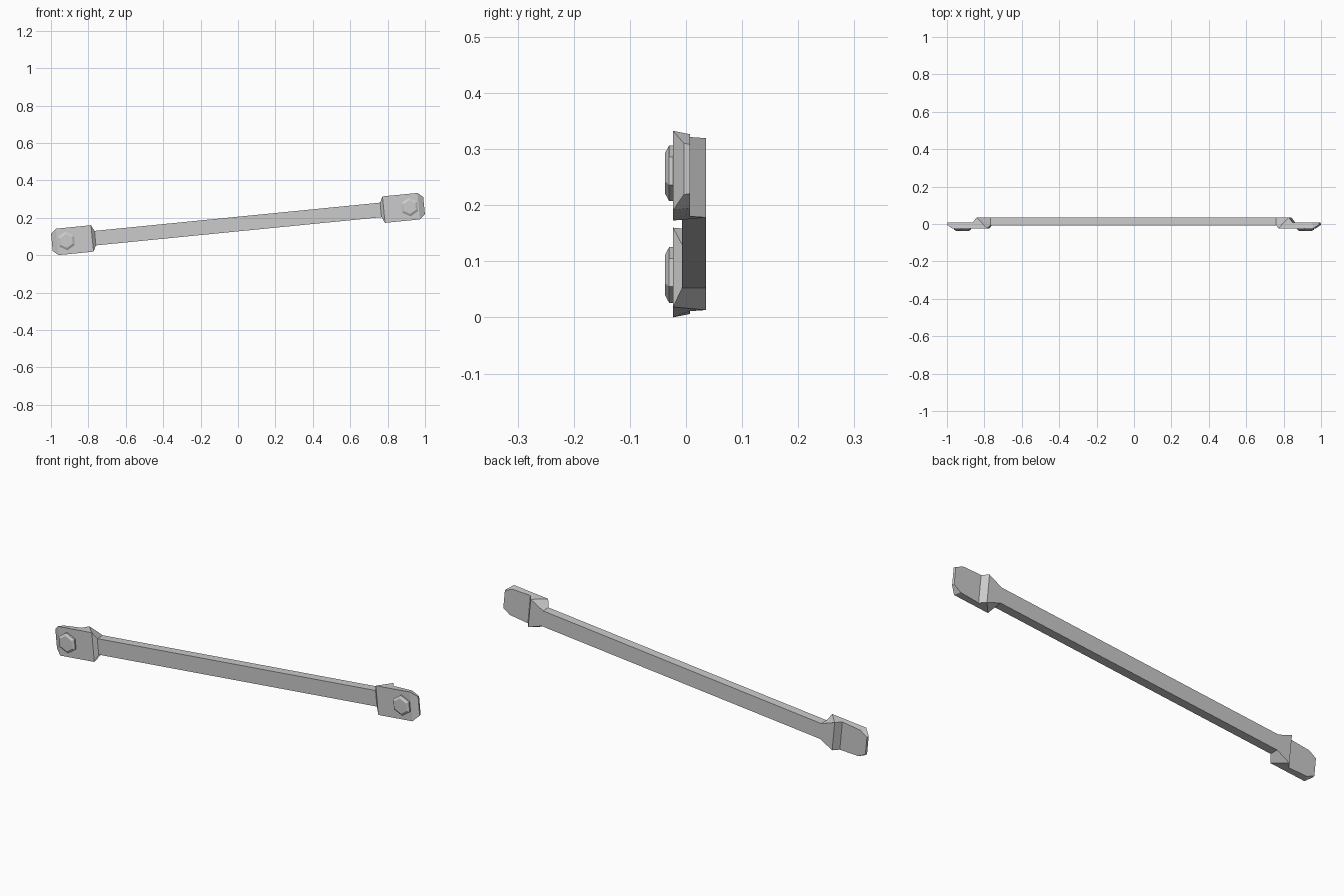
import bpy, bmesh, math

if "Cube" in bpy.data.objects:
    bpy.data.objects.remove(bpy.data.objects["Cube"])

TILT = -0.0985   # strut rises toward +x
CENTRE_Z = 0.1663


def loft(name, rings, cap_start=True):
    """Skin a list of equal-length vertex rings, cap the ends, mirror across the middle."""
    bm = bmesh.new()
    loops = [[bm.verts.new(p) for p in ring] for ring in rings]
    n = len(loops[0])
    for a, b in zip(loops, loops[1:]):
        for i in range(n):
            j = (i + 1) % n
            bm.faces.new((a[i], a[j], b[j], b[i]))
    if cap_start:
        bm.faces.new(loops[0][::-1])
    bm.faces.new(loops[-1])
    bmesh.ops.recalc_face_normals(bm, faces=bm.faces)
    # keep the outward direction right on the open-ended half
    if bm.calc_volume(signed=True) < 0:
        bmesh.ops.reverse_faces(bm, faces=bm.faces)
    mesh = bpy.data.meshes.new(name)
    bm.to_mesh(mesh)
    bm.free()
    ob = bpy.data.objects.new(name, mesh)
    bpy.context.collection.objects.link(ob)
    ob.location.z = CENTRE_Z
    ob.rotation_euler.y = TILT
    mirror = ob.modifiers.new("mirror", 'MIRROR')
    mirror.use_axis[0] = True
    return ob


def section(back, front):
    """Four-point section; back and front are (u, y, half width)."""
    (ub, yb, wb), (uf, yf, wf) = back, front
    return [(ub, yb, wb), (ub, yb, -wb), (uf, yf, -wf), (uf, yf, wf)]


# Bar with offset mounting tab, one half from the middle outward
strut = loft("strut_bar", [
    section((0.000, 0.036, 0.039), (0.000, -0.007, 0.039)),
    section((0.767, 0.036, 0.039), (0.767, -0.007, 0.039)),
    section((0.838, 0.036, 0.071), (0.783, -0.023, 0.071)),
    section((0.860, 0.007, 0.071), (0.860, -0.023, 0.071)),
    section((0.960, 0.007, 0.066), (0.971, -0.023, 0.071)),
    section((0.998, 0.007, 0.044), (1.000, -0.004, 0.046)),
], cap_start=False)


# Chamfered hexagonal bolt heads
def hexagon(y, r):
    return [(0.922 + r * math.sin(k * math.pi / 3), y, r * math.cos(k * math.pi / 3))
            for k in range(6)]


loft("bolt_heads", [hexagon(-0.015, 0.050), hexagon(-0.030, 0.050), hexagon(-0.037, 0.037)])

# Soft shading on the rounded tab ends only
bpy.context.view_layer.objects.active = strut
strut.select_set(True)
bpy.ops.object.shade_smooth_by_angle(angle=math.radians(25))
